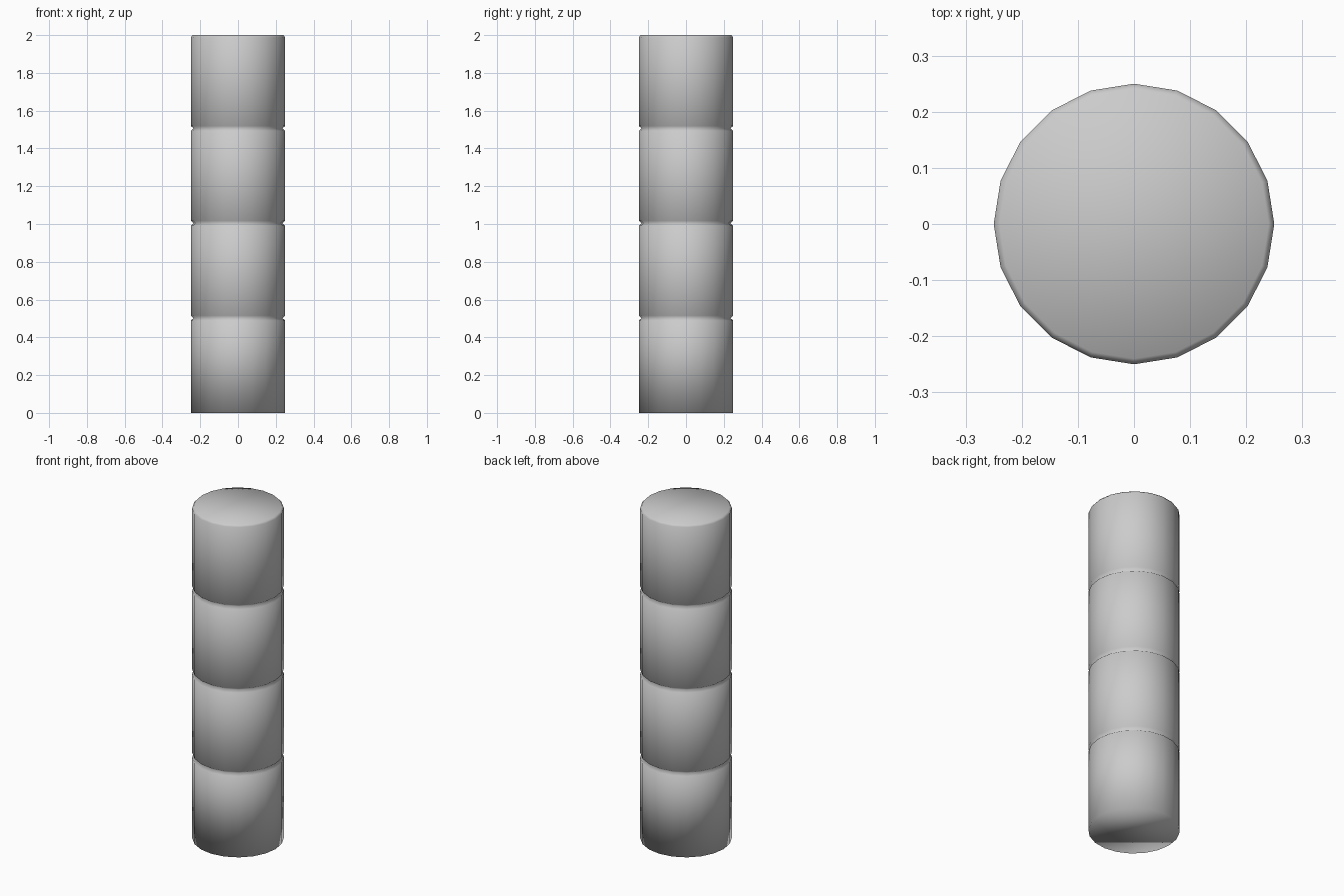
import bpy, bmesh, math

if "Cube" in bpy.data.objects:
    bpy.data.objects.remove(bpy.data.objects["Cube"])

SIDES, R = 20, 0.25
GROOVE_D, GROOVE_H = 0.015, 0.013

# Column profile (radius, height): square foot, three V grooves, chamfered top
profile = [(R, 0.0)]
for z in (0.502, 1.004, 1.506):
    profile += [(R, z - GROOVE_H), (R - GROOVE_D, z), (R, z + GROOVE_H)]
profile += [(R, 1.988), (R - 0.01, 2.0)]

# Stack rings of vertices and bridge them
bm = bmesh.new()
rings = []
for r, z in profile:
    rings.append([bm.verts.new((r * math.cos(2 * math.pi * i / SIDES),
                                r * math.sin(2 * math.pi * i / SIDES), z))
                  for i in range(SIDES)])
for low, high in zip(rings, rings[1:]):
    for i in range(SIDES):
        j = (i + 1) % SIDES
        bm.faces.new((low[i], low[j], high[j], high[i]))

# End caps
bm.faces.new(rings[0][::-1])
bm.faces.new(rings[-1])
for f in bm.faces:
    f.smooth = True

mesh = bpy.data.meshes.new("column")
bm.to_mesh(mesh)
bm.free()
column = bpy.data.objects.new("column", mesh)
bpy.context.collection.objects.link(column)
